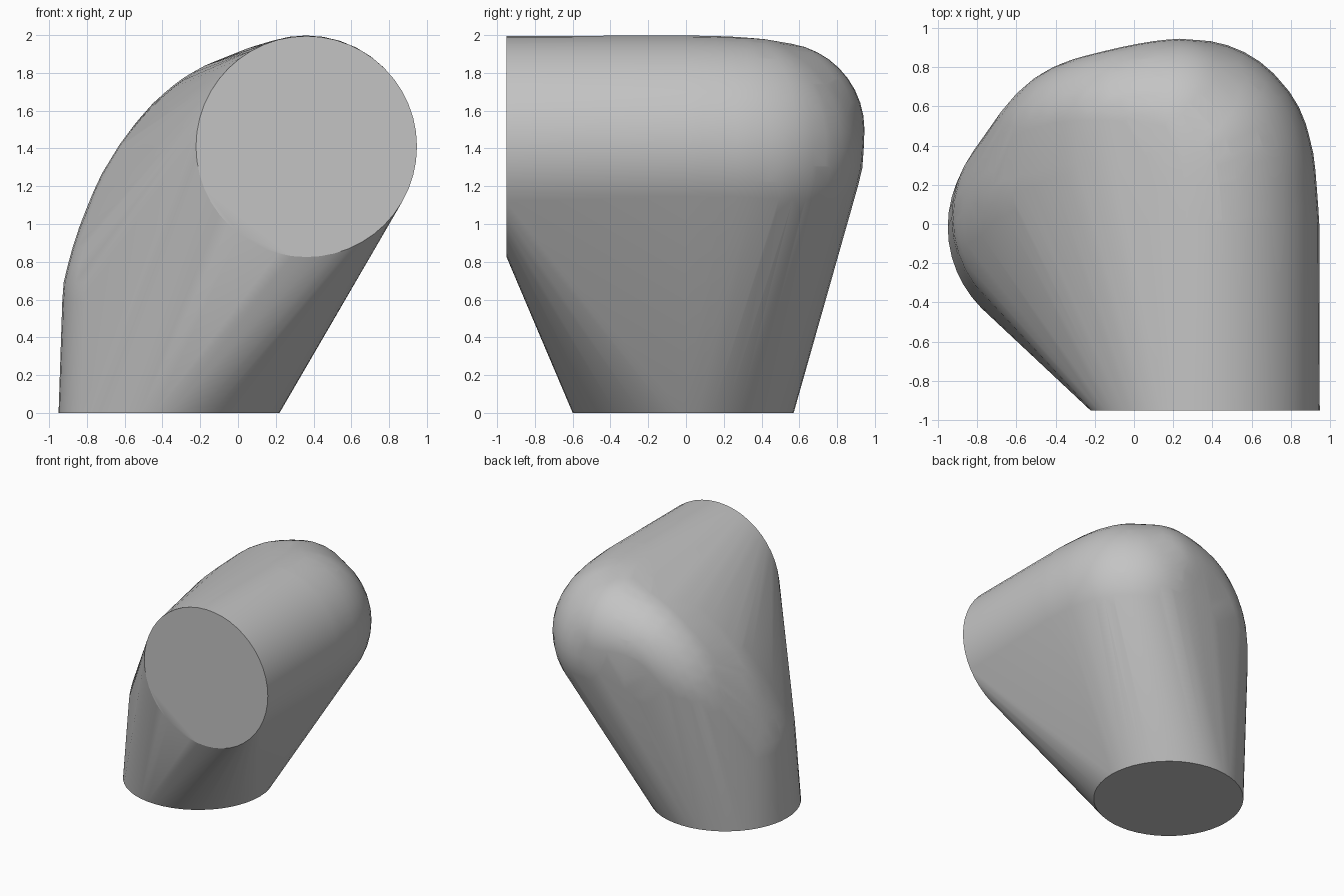
import bpy, bmesh, math
from mathutils import Vector, Matrix

cube = bpy.data.objects.get("Cube")
if cube:
    bpy.data.objects.remove(cube, do_unlink=True)

RADIUS = 0.585

# Centre line of the bent pipe: x, y, z and radius (first and last points only steer)
pipe_path = [
    (-0.365, -0.015, 0.3, RADIUS), (-0.345, 0.03, 0.6, RADIUS),
    (-0.2, 0.19, 1.0, RADIUS), (0, 0.3, 1.25, RADIUS),
    (0.2, 0.335, 1.36, RADIUS), (0.32, 0.33, 1.40, RADIUS),
    (0.36, 0, 1.413, RADIUS), (0.36, -0.3, 1.413, RADIUS)]

# Tighter ridge along the outside of the bend
ridge_path = [
    (-0.5, 0.1, 0.5, 0.36), (-0.45, 0.265, 0.85, 0.36),
    (-0.3, 0.45, 1.25, 0.36), (-0.08, 0.53, 1.48, 0.36),
    (0.23, 0.485, 1.5, 0.46), (0.32, 0.33, 1.4, RADIUS)]


def spline(a, b, c, d, t):
    """Point between b and c on a smooth spline."""
    return 0.5 * (2 * b + (c - a) * t + (2 * a - 5 * b + 4 * c - d) * t ** 2
                  + (3 * b - a - 3 * c + d) * t ** 3)


def add_balls(bm, path, steps=4):
    """Row of balls along a path, with the radius as the fourth value."""
    points = [Vector(p) for p in path]
    for i in range(1, len(points) - 2):
        for k in range(steps + 1):
            ball = spline(*points[i - 1:i + 3], k / steps)
            bmesh.ops.create_uvsphere(bm, u_segments=40, v_segments=20, radius=ball.w,
                                      matrix=Matrix.Translation(ball.xyz))


def add_rim(bm, centre, up):
    for k in range(48):
        a = math.tau * k / 48
        bm.verts.new(Vector(centre) + RADIUS * (math.cos(a) * Vector((1, 0, 0)) + math.sin(a) * Vector(up)))


# Balls for the bend, flat round base and flat round mouth
source = bmesh.new()
add_balls(source, pipe_path)
add_balls(source, ridge_path)
add_rim(source, (-0.365, -0.015, 0), (0, 1, 0))
add_rim(source, (0.3625, -0.95, 1.41), (0, 0, 1))

# Wrap everything in one convex skin
bm = bmesh.new()
for v in source.verts:
    bm.verts.new(v.co)
source.free()
bmesh.ops.remove_doubles(bm, verts=bm.verts[:], dist=0.002)
bmesh.ops.convex_hull(bm, input=bm.verts[:])
bmesh.ops.delete(bm, geom=[v for v in bm.verts if not v.link_faces], context='VERTS')
bmesh.ops.dissolve_limit(bm, angle_limit=math.radians(0.3), verts=bm.verts[:], edges=bm.edges[:])
bmesh.ops.recalc_face_normals(bm, faces=bm.faces[:])

mesh = bpy.data.meshes.new("pipe_elbow_hull")
bm.to_mesh(mesh)
bm.free()
elbow = bpy.data.objects.new("pipe_elbow_hull", mesh)
bpy.context.collection.objects.link(elbow)

# Plain grey
grey = bpy.data.materials.new("plain_grey")
grey.use_nodes = True
colour = (0.55, 0.55, 0.55, 1)
grey.diffuse_color = colour
grey.node_tree.nodes["Principled BSDF"].inputs["Base Color"].default_value = colour
mesh.materials.append(grey)

bpy.ops.object.select_all(action='DESELECT')
elbow.select_set(True)
bpy.context.view_layer.objects.active = elbow
bpy.ops.object.shade_smooth_by_angle(angle=math.radians(20))
